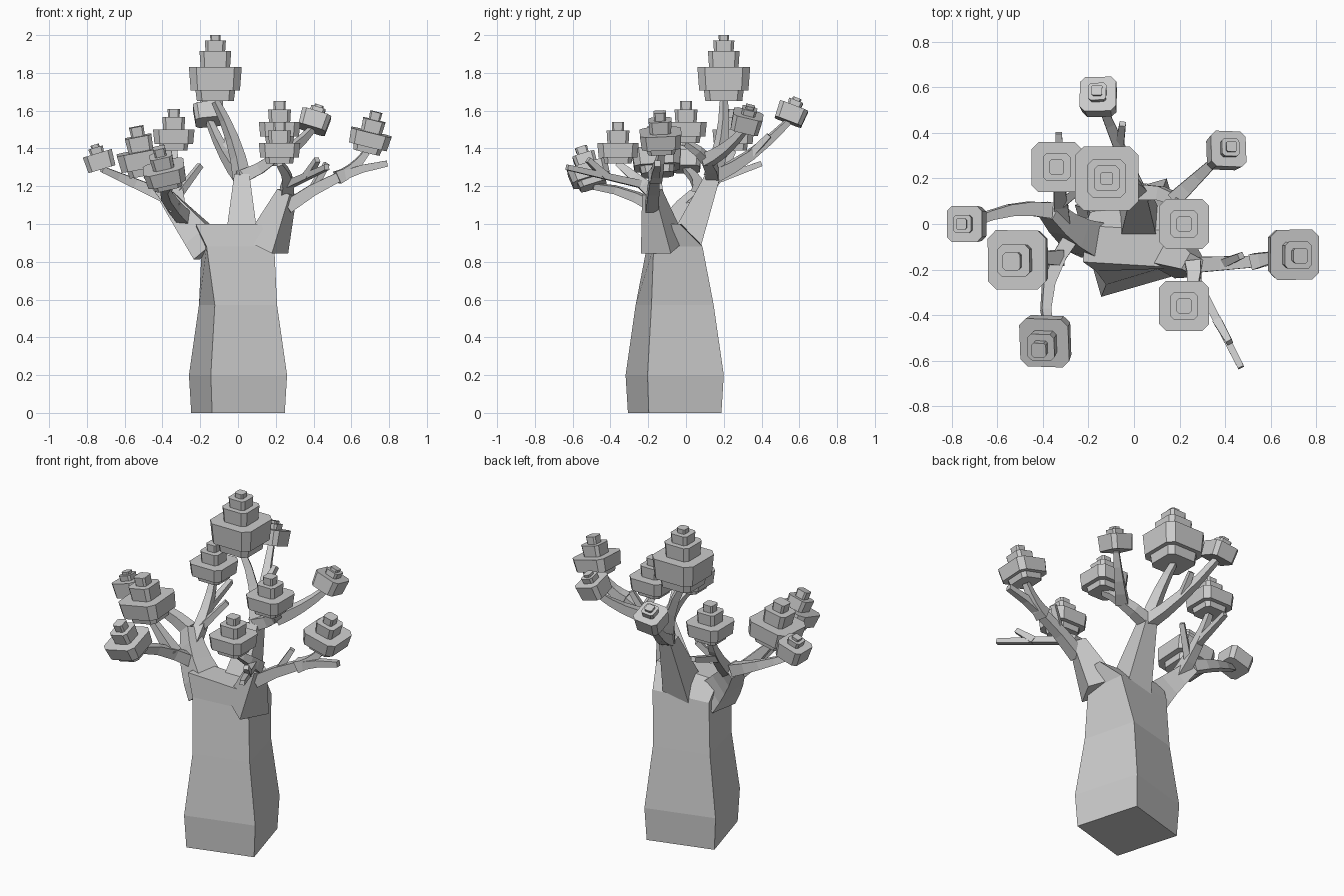
import bpy, bmesh
from math import pi
from mathutils import Matrix, Vector

default_cube = bpy.data.objects.get("Cube")
if default_cube:
    bpy.data.objects.remove(default_cube, do_unlink=True)

# One plain material for the whole tree
grey = (0.6, 0.6, 0.6, 1)
material = bpy.data.materials.new("plain_grey")
material.use_nodes = True
material.diffuse_color = grey
for node in material.node_tree.nodes:
    if node.type == 'BSDF_PRINCIPLED':
        node.inputs["Base Color"].default_value = grey

UP = Vector((0, 0, 1))


def skin(mesh, rings):
    """Skin a list of equal-sized point rings and cap both ends."""
    loops = [[mesh.verts.new(point) for point in ring] for ring in rings]
    for lower, upper in zip(loops, loops[1:]):
        for i in range(len(lower)):
            mesh.faces.new((lower[i - 1], lower[i], upper[i], upper[i - 1]))
    mesh.faces.new(loops[0])
    mesh.faces.new(loops[-1])


def add_object(name, mesh):
    """Turn a finished bmesh into a flat-shaded object."""
    bmesh.ops.recalc_face_normals(mesh, faces=mesh.faces)
    data = bpy.data.meshes.new(name)
    mesh.to_mesh(data)
    mesh.free()
    data.materials.append(material)
    part = bpy.data.objects.new(name, data)
    bpy.context.collection.objects.link(part)


def rectangle(half_width, half_depth, turn=0):
    """Corners of a rectangle turned about z."""
    signs = ((-1, -1), (1, -1), (1, 1), (-1, 1))
    spin = Matrix.Rotation(turn, 3, 'Z')
    return [spin @ Vector((x * half_width, y * half_depth, 0)) for x, y in signs]


def grow(name, start, end, thick, thin, bow=(0, 0, 0)):
    """Square tapering branch on a bowed path; returns the path's joints."""
    steps = 4
    joints, rings = [], []
    for step in range(steps + 1):
        t = step / steps
        joints.append(start.lerp(end, t) + Vector(bow) * 4 * t * (1 - t))
    side = (joints[1] - start).cross(UP)
    for step, joint in enumerate(joints):
        ahead = joints[min(step + 1, steps)]
        behind = joints[max(step - 1, 0)]
        along = (ahead - behind).normalized()
        side = (side - along * side.dot(along)).normalized()
        frame = Matrix((side, side.cross(along), along)).transposed()
        half = thick + (thin - thick) * step / steps
        rings.append([joint + frame @ corner for corner in rectangle(half, half)])
    mesh = bmesh.new()
    skin(mesh, rings)
    add_object(name, mesh)
    return joints


def limb(name, start, end, bow=(0, 0, 0)):
    return grow(name + "_limb", start, end, 0.09, 0.04, bow)


def branch(name, start, end, bow=(0, 0, 0)):
    return grow(name + "_branch", start, end, 0.035, 0.016, bow)


def twig(name, start, *tip):
    return grow(name + "_twig", start, Vector(tip), 0.02, 0.014)


# Tiers from the bottom up: half width and height, relative to the widest tier
MEDIUM = ((0.7, 0.3), (1, 0.7), (0.55, 0.6), (0.3, 0.4))
SMALL = ((1, 1.1), (0.5, 0.4), (0.3, 0.2))
LARGE = ((0.75, 0.4), (1, 0.9), (0.6, 0.6), (0.4, 0.4), (0.2, 0.2))


def cut_square():
    """Square outline with cut corners."""
    return [Matrix.Rotation(quarter * pi / 2, 3, 'Z') @ Vector((x, -1, 0))
            for quarter in range(4) for x in (-0.72, 0.72)]


def leaves(name, foot, size=0.11, lean=0, tiers=MEDIUM):
    """Stack of cut-corner blocks leaning outward; returns its foot."""
    foot = Vector(foot)
    outward = Vector((foot.x, foot.y, 0)).normalized()
    tilt = UP.rotation_difference(UP + outward * lean).to_matrix()
    mesh = bmesh.new()
    level = 0
    for width, height in tiers:
        # Each block widens slightly toward its top
        skin(mesh, [[foot + size * (tilt @ (point * width * flare + UP * z))
                     for point in cut_square()]
                    for z, flare in ((level, 0.93), (level + height, 1))])
        level += height
    add_object(name + "_leaves", mesh)
    return foot


# Trunk: four-sided column that untwists into a flat ridge
trunk = bmesh.new()
trunk_rings = []
for z, centre_y, half_width, half_depth, turn in (
        (0, -0.06, 0.2, 0.2, 0.28),
        (0.2, -0.06, 0.21, 0.21, 0.28),
        (0.57, -0.06, 0.17, 0.17, 0.25),
        (0.88, -0.06, 0.18, 0.13, 0.1),
        (1, -0.1, 0.22, 0.08, -0.06)):
    middle = Vector((0, centre_y, z))
    trunk_rings.append([middle + corner for corner in
                        rectangle(half_width, half_depth, turn)])
skin(trunk, trunk_rings)
add_object("trunk", trunk)

# Leaf clusters
crown = leaves("crown", (-0.12, 0.2, 1.65), 0.14, tiers=LARGE)
back = leaves("back", (-0.15, 0.54, 1.54), 0.08, 0.4, SMALL)
back_left = leaves("back_left", (0.39, 0.31, 1.5), 0.08, 0.4, SMALL)
right_outer = leaves("right_outer", (-0.72, 0, 1.29), 0.08, 0.3, SMALL)
right_back = leaves("right_back", (-0.34, 0.25, 1.39))
right_middle = leaves("right_middle", (-0.49, -0.15, 1.26), 0.13, 0.2)
right_front = leaves("right_front", (-0.37, -0.49, 1.2), lean=0.4)
left_front = leaves("left_front", (0.22, -0.36, 1.32))
centre_left = leaves("centre_left", (0.22, 0, 1.43))
left_outer = leaves("left_outer", (0.68, -0.13, 1.38), lean=0.25)

# Main limbs rising from the trunk to their forks
right_fork = Vector((-0.37, 0.06, 1.14))
left_fork = Vector((0.26, -0.18, 1.17))
back_fork = Vector((0.02, 0.14, 1.25))
right_joints = limb("right", Vector((-0.15, -0.07, 0.87)), right_fork, (0, -0.03, 0))
limb("left", Vector((0.15, -0.12, 0.88)), left_fork)
limb("back", Vector((0.02, -0.02, 0.86)), back_fork)

# Right side branches
branch("right_outer", right_fork, right_outer, (0, 0.03, 0))
joints = branch("right_back", right_joints[3], right_back, (0, 0.03, 0))
twig("right_back", joints[2], -0.33, 0.4, 1.32)
twig("right_inner", joints[1], -0.2, 0.18, 1.31)
joints = branch("right_front", right_joints[2], right_front, (-0.06, 0, 0.04))
branch("right_middle", joints[1], right_middle)

# Left side branches
outer_tip = Vector((0.79, -0.15, 1.32))
joints = branch("left_outer", left_fork - UP * 0.08, outer_tip, (0, 0, 0.04))
branch("left_outer_stem", joints[2], left_outer, (0, 0, -0.02))
twig("left_outer", joints[1], 0.47, -0.14, 1.32)
joints = branch("left_front", left_fork, left_front, (0.02, 0, 0))
joints = twig("left_front", joints[1], 0.47, -0.63, 1.3)
twig("left_front_side", joints[2], 0.42, -0.52, 1.34)

# Back branches
branch("crown", back_fork, crown, (0.02, 0.02, 0))
joints = branch("back", back_fork, back, (0, 0, -0.03))
twig("back", joints[2], -0.05, 0.44, 1.47)
joints = branch("centre_left", back_fork, centre_left, (0.06, 0.04, 0))
branch("back_left", joints[2], back_left, (0, 0, -0.02))
